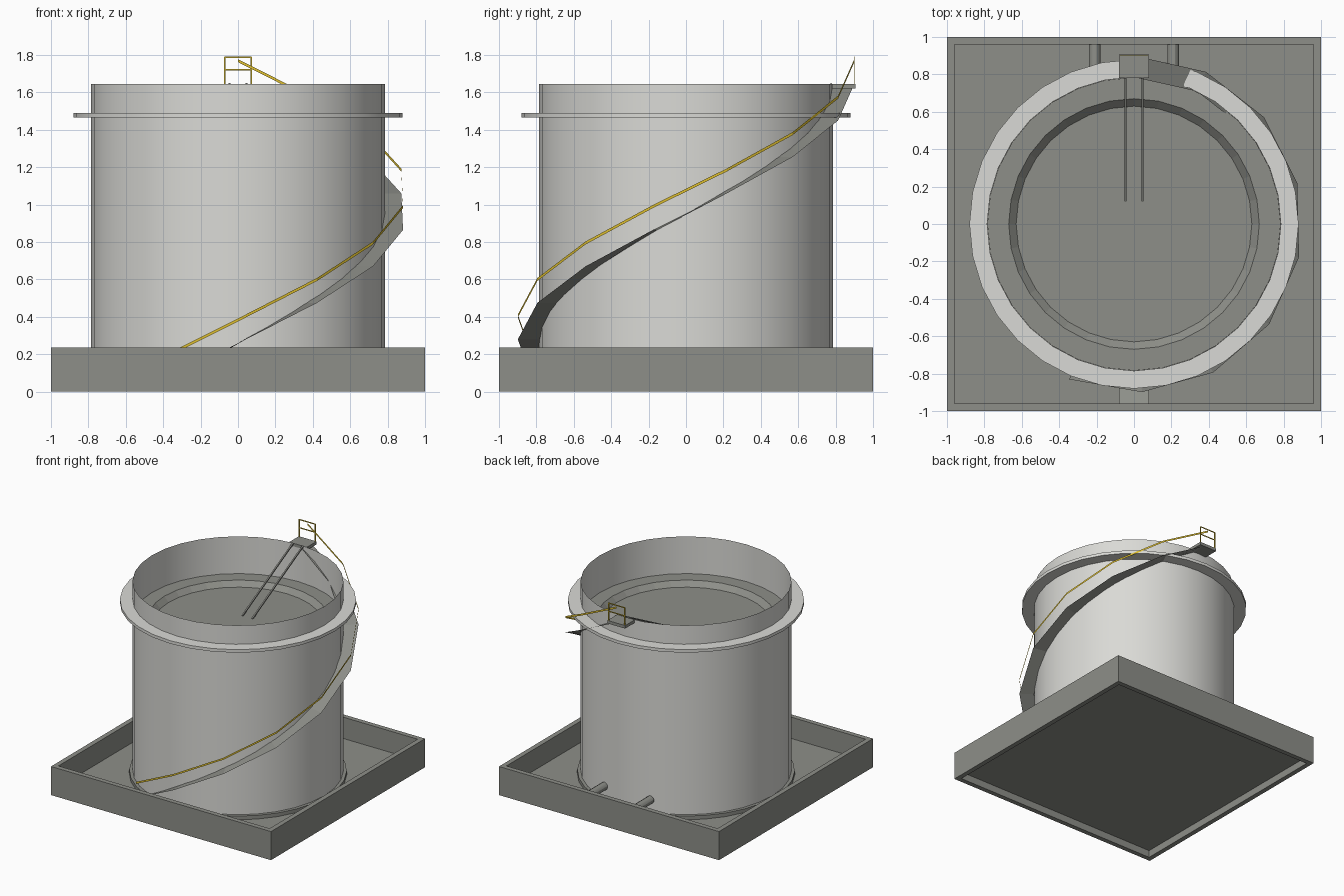
import bpy, math
from mathutils import Vector

if "Cube" in bpy.data.objects:
    bpy.data.objects.remove(bpy.data.objects["Cube"])


def material(name, rgb):
    m = bpy.data.materials.new(name)
    m.diffuse_color = (*rgb, 1)
    m.use_nodes = True
    m.node_tree.nodes["Principled BSDF"].inputs["Base Color"].default_value = m.diffuse_color
    return m


LIGHT = material("light_grey_steel", (0.70, 0.70, 0.67))
GREY = material("mid_grey", (0.27, 0.275, 0.25))
YELLOW = material("rail_yellow", (0.70, 0.50, 0.03))
SIDES = 32


def make(name, verts, faces, mat, smooth=False):
    me = bpy.data.meshes.new(name)
    me.from_pydata(verts, [], faces)
    me.materials.append(mat)
    ob = bpy.data.objects.new(name, me)
    bpy.context.collection.objects.link(ob)
    if smooth:
        bpy.context.view_layer.objects.active = ob
        ob.select_set(True)
        bpy.ops.object.shade_smooth_by_angle(angle=math.radians(30))
        ob.select_set(False)
    return ob


def polar(r, deg, z):
    a = math.radians(deg)
    return (r * math.cos(a), r * math.sin(a), z)


def lathe(name, profile, mat, closed=False, smooth=False):
    """Turn an (r, z) profile round the z axis."""
    n = len(profile)
    verts = [polar(r, 360 * i / SIDES, z) for i in range(SIDES) for r, z in profile]
    faces = []
    for i in range(SIDES):
        j = (i + 1) % SIDES
        for k in range(n if closed else n - 1):
            l = (k + 1) % n
            faces.append((i * n + k, j * n + k, j * n + l, i * n + l))
    if not closed and profile[-1][0] < 0.7:   # cap the inner end
        faces.append([i * n + n - 1 for i in range(SIDES)])
    return make(name, verts, faces, mat, smooth)


def box(name, lo, hi, mat):
    v = [(x, y, z) for x in (lo[0], hi[0]) for y in (lo[1], hi[1]) for z in (lo[2], hi[2])]
    f = [(0, 1, 3, 2), (4, 6, 7, 5), (0, 4, 5, 1), (2, 3, 7, 6), (0, 2, 6, 4), (1, 5, 7, 3)]
    return make(name, v, f, mat)


def rod(name, a, b, r, mat, sides=4, smooth=False):
    a, b = Vector(a), Vector(b)
    q = (b - a).to_track_quat('Z', 'Y')
    verts = []
    for p in (a, b):
        for i in range(sides):
            t = 2 * math.pi * (i + 0.5) / sides
            verts.append(p + q @ Vector((r * math.cos(t), r * math.sin(t), 0)))
    faces = [(i, (i + 1) % sides, sides + (i + 1) % sides, sides + i) for i in range(sides)]
    faces += [list(range(sides))[::-1], list(range(sides, 2 * sides))]
    return make(name, verts, faces, mat, smooth)


# Square containment wall and its raised floor
corners = [(-1, -1), (1, -1), (1, 1), (-1, 1)]
ring = [(x * s, y * s, z) for s, z in ((1, 0), (1, 0.235), (0.96, 0.235), (0.96, 0)) for x, y in corners]
faces = [(k * 4 + i, k * 4 + (i + 1) % 4, (k + 1) % 4 * 4 + (i + 1) % 4, (k + 1) % 4 * 4 + i)
         for k in range(4) for i in range(4)]
make("containment_wall", ring, faces, GREY)
make("containment_floor", [(x * 0.96, y * 0.96, 0.06) for x, y in corners], [(0, 1, 2, 3)], GREY)

# Open-topped tank shell, base flange and wind girder
lathe("tank_shell", [(0.785, 0.06), (0.785, 1.645)], LIGHT, smooth=True)
lathe("base_flange", [(0.81, 0.06), (0.81, 0.09), (0.785, 0.09)], GREY, smooth=True)
lathe("wind_girder", [(0.785, 1.465), (0.88, 1.465), (0.88, 1.49), (0.785, 1.49)], LIGHT,
      closed=True, smooth=True)

# Floating roof with sunken centre
lathe("floating_roof", [(0.784, 1.34), (0.67, 1.34), (0.63, 1.30)], GREY)

# Spiral stair ramp and its handrail, rising anticlockwise from front to back
stops = [(90 - 25.33 * (7 - n), 0.28 + 0.195 * n) for n in range(-1, 8)]


def strip(name, pairs, mat):
    verts = [p for pair in pairs for p in pair]
    faces = [(2 * i, 2 * i + 1, 2 * i + 3, 2 * i + 2) for i in range(len(pairs) - 1)]
    return make(name, verts, faces, mat)


strip("spiral_stair", [(polar(0.785, a, z), polar(0.9, a, z)) for a, z in stops], GREY)
strip("stair_handrail", [(polar(0.9, a, z + 0.117), polar(0.9, a, z + 0.133)) for a, z in stops], YELLOW)

# Sloped entry step inside the front wall
make("entry_step", [(-0.08, -0.96, 0.17), (0.08, -0.96, 0.17), (0.08, -0.79, 0.07), (-0.08, -0.79, 0.07)],
     [(0, 1, 2, 3)], GREY)

# Top platform with guard frame
box("top_platform", (-0.08, 0.78, 1.62), (0.08, 0.905, 1.645), GREY)
for x in (-0.072, 0.072):
    box("guard_post", (x - 0.004, 0.897, 1.645), (x + 0.004, 0.901, 1.79), YELLOW)
for z in (1.72, 1.787):
    box("guard_bar", (-0.072, 0.897, z - 0.004), (0.072, 0.901, z + 0.004), YELLOW)

# Roof ladder rails and outlet pipes
for s in (-1, 1):
    rod("ladder_rail", (s * 0.045, 0.78, 1.645), (s * 0.045, 0.12, 1.30), 0.008, GREY)
    rod("outlet_pipe", (s * 0.21, 0.76, 0.195), (s * 0.21, 0.965, 0.195), 0.032, GREY, 12, True)
